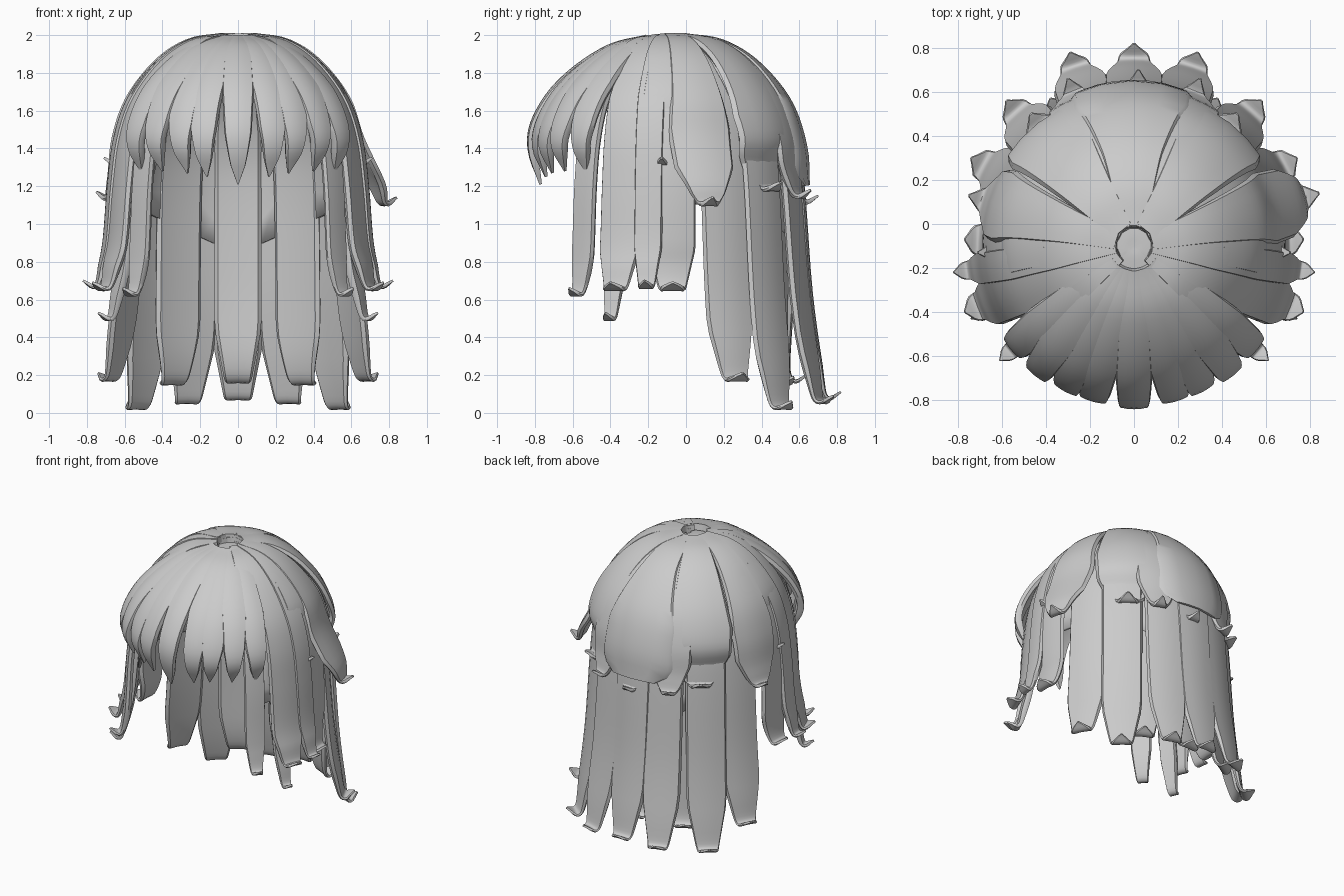
import bpy, bmesh, math
from mathutils import Vector

cube = bpy.data.objects.get("Cube")
if cube:
    bpy.data.objects.remove(cube)

hair = bpy.data.materials.new("hair_grey")
hair.use_nodes = True
COLOUR = (0.6, 0.6, 0.6, 1)
hair.diffuse_color = COLOUR
hair.node_tree.nodes["Principled BSDF"].inputs["Base Color"].default_value = COLOUR

CROWN = Vector((0, -0.1, 0))
# Dome outline as (fraction of reach, height)
DOME = [(0.12, 1.985), (0.38, 1.955), (0.62, 1.85), (0.84, 1.66), (0.95, 1.45), (1.0, 1.2)]
FRINGE = [(0.15, 1.98), (0.42, 1.93), (0.7, 1.8), (0.9, 1.64), (1.0, 1.45)]
# Width along each kind of strand as (fraction of length, fraction of width)
LONG = [(0, 0.3), (0.18, 0.75), (0.35, 1), (0.83, 1), (0.95, 0.6), (0.975, 0.5), (1, 0.04)]
SHORT = [(0, 0.25), (0.3, 0.65), (0.6, 1), (0.78, 0.95), (0.9, 0.55), (1, 0.04)]
BLUNT = [(0, 0.22), (0.3, 0.5), (0.65, 0.95), (0.9, 1), (0.97, 0.85), (1, 0.6)]
LOCK = [(0, 0.4), (0.25, 0.85), (0.5, 1), (0.75, 0.85), (0.9, 0.5), (1, 0.03)]


def lookup(table, t):
    for (a, u), (b, v) in zip(table, table[1:]):
        if t <= b:
            return u + (v - u) * (t - a) / (b - a)
    return table[-1][1]


def smooth_path(pts, steps=5):
    """Catmull-Rom curve through the points."""
    pts = [Vector(p) for p in pts]
    ext = [2 * pts[0] - pts[1]] + pts + [2 * pts[-1] - pts[-2]]
    out = []
    for p, a, b, q in zip(ext, ext[1:], ext[2:], ext[3:]):
        for i in range(steps):
            t = i / steps
            out.append(0.5 * (2 * a + (b - p) * t + (2 * p - 5 * a + 4 * b - q) * t * t
                              + (3 * a - p - 3 * b + q) * t ** 3))
    return out + [pts[-1]]


def finish(bm, name):
    bmesh.ops.recalc_face_normals(bm, faces=bm.faces)
    mesh = bpy.data.meshes.new(name)
    bm.to_mesh(mesh)
    bm.free()
    mesh.materials.append(hair)
    ob = bpy.data.objects.new(name, mesh)
    bpy.context.collection.objects.link(ob)
    bpy.ops.object.select_all(action="DESELECT")
    ob.select_set(True)
    bpy.context.view_layer.objects.active = ob
    bpy.ops.object.shade_smooth_by_angle(angle=math.radians(40))
    return ob


def strand(name, azimuth, profile, width, taper, thick=0.04, round_r=0.6, lean=0.0):
    """Loft a flattened, curved section along a path in a vertical plane."""
    a = math.radians(azimuth)
    out, side, up = Vector((math.cos(a), math.sin(a), 0)), Vector((-math.sin(a), math.cos(a), 0)), Vector((0, 0, 1))
    path = smooth_path([(r, z) for r, z in profile])
    dist = [0]
    for p, q in zip(path, path[1:]):
        dist.append(dist[-1] + (q - p).length)
    section = [(-1, 0), (-0.92, .5), (-0.5, .5), (0, .5), (0.5, .5), (0.92, .5), (1, 0),
               (0.85, -.5), (0, -.5), (-0.85, -.5)]
    bm = bmesh.new()
    rings = []
    for i, p in enumerate(path):
        t = dist[i] / dist[-1]
        d = (path[min(i + 1, len(path) - 1)] - path[max(i - 1, 0)]).normalized()
        normal = out * -d.y + up * d.x
        half = width * lookup(taper, t) / 2
        th = thick * min(1, 0.3 + 6 * (1 - t))
        base = CROWN + out * p.x + up * p.y + side * lean * t * t
        rings.append([bm.verts.new(base + side * s * half
                      + normal * (h * th - (s * half) ** 2 / (2 * round_r))) for s, h in section])
    n = len(section)
    for r0, r1 in zip(rings, rings[1:]):
        for j in range(n):
            bm.faces.new((r0[j], r0[(j + 1) % n], r1[(j + 1) % n], r1[j]))
    bm.faces.new(rings[0])
    bm.faces.new(rings[-1])
    return finish(bm, name)


def reach_at(azimuth):
    """Distance from the crown axis to the side of the dome."""
    s = math.sin(math.radians(azimuth))
    return 0.665 + (0.075 if s > 0 else 0.0) * s * s


def hanging(name, x, y, z, width, inset=0.0, taper=LONG, thick=0.04):
    """Strand that follows the dome, hangs down and flips out at its tip."""
    tip = Vector((x, y, 0)) - CROWN
    az = math.degrees(math.atan2(tip.y, tip.x))
    reach, end = reach_at(az) - inset, tip.length
    prof = [(f * reach, h - inset * 0.5) for f, h in DOME if h > z + 0.15]
    low = end - 0.09
    if z < 1:
        prof.append((reach + (low - reach) * 0.35, z + (1.2 - z) * 0.5))
    prof += [(low - 0.015, z + 0.13), (low + 0.02, z + 0.02), (end, z + 0.05)]
    strand(name, az, prof, width, taper, thick)


# Scalp shell with an open face and a V-shaped lower edge at the back
bm = bmesh.new()
cols, rows = 64, 16
dome = smooth_path([(0.0, 1.985)] + DOME + [(1.02, 0.8)])
grid = []
for i in range(cols):
    az = 360 * i / cols
    a = math.radians(az)
    reach = reach_at(az) - 0.06
    open_face = math.sin(a) < -0.62
    edge = 1.72 if open_face else 0.84 + 0.45 * abs(reach * math.cos(a))
    limit = min(range(len(dome)), key=lambda k: abs(dome[k].y - edge))
    col = []
    for j in range(1, rows + 1):
        k = limit * j / rows
        k0 = min(int(k), len(dome) - 2)
        p = dome[k0].lerp(dome[k0 + 1], k - k0)
        h = edge if j == rows else p.y - 0.03
        col.append(bm.verts.new(CROWN + Vector((math.cos(a) * p.x * reach, math.sin(a) * p.x * reach, h))))
    grid.append(col)
top = bm.verts.new(CROWN + Vector((0, 0, 1.955)))
for c0, c1 in zip(grid, grid[1:] + grid[:1]):
    bm.faces.new((top, c0[0], c1[0]))
    for j in range(rows - 1):
        bm.faces.new((c0[j], c0[j + 1], c1[j + 1], c1[j]))
scalp = finish(bm, "scalp_shell")
solid = scalp.modifiers.new("thickness", "SOLIDIFY")
solid.thickness = 0.02

# Long strands, mirrored: name, tip x, y, z, width, inset
PAIRS = [
    ("front_side_strand", 0.61, -0.62, 0.61, 0.14, 0.0),
    ("temple_strand", 0.77, -0.40, 0.64, 0.23, 0.0),
    ("temple_under_strand", 0.74, -0.43, 0.48, 0.12, 0.04),
    ("ear_strand", 0.82, -0.22, 0.65, 0.15, -0.01),
    ("side_strand", 0.77, -0.07, 0.64, 0.25, 0.0),
    ("rear_side_strand", 0.74, 0.30, 0.16, 0.27, 0.04),
    ("rear_corner_strand", 0.58, 0.56, 0.01, 0.27, 0.03),
    ("back_strand", 0.29, 0.78, 0.04, 0.26, 0.03),
    ("back_under_strand", 0.38, 0.57, 0.14, 0.27, 0.08),
]
for name, x, y, z, w, inset in PAIRS:
    for label, s in (("left", 1), ("right", -1)):
        hanging(f"{label}_{name}", s * x, y, z, w, inset)
hanging("middle_back_strand", 0, 0.82, 0.06, 0.27, 0.03)
hanging("middle_back_under_strand", 0, 0.64, 0.15, 0.25, 0.08)

# Short upper layer
for label, s in (("left", 1), ("right", -1)):
    hanging(f"{label}_upper_rear_strand", s * 0.47, 0.50, 1.17, 0.44, -0.015, SHORT)
    hanging(f"{label}_upper_rear_tip", s * 0.30, 0.66, 1.13, 0.30, 0.0, SHORT)
    hanging(f"{label}_upper_temple_strand", s * 0.71, -0.13, 1.3, 0.22, -0.01, SHORT)
hanging("left_upper_side_strand", 0.84, 0.14, 1.09, 0.34, -0.015, SHORT)
hanging("right_upper_side_strand", -0.75, 0.13, 1.12, 0.34, -0.015, SHORT)
strand("upper_back_strand", 91, [(f * 0.75, h + 0.005) for f, h in DOME], 0.56, BLUNT, 0.04)
hanging("upper_back_tip", 0.02, 0.70, 1.1, 0.3, 0.0, SHORT)

# Fringe locks: azimuth, reach, tip height, width, lean
LOCKS = [(-74, 0.71, 1.25, 0.17, -0.02), (-62, 0.71, 1.27, 0.17, -0.05),
         (-51, 0.72, 1.28, 0.17, -0.03), (-40, 0.71, 1.27, 0.17, 0.0)]


def lock(name, az, reach, z, w, lean):
    prof = [(f * reach, h) for f, h in FRINGE] + [(0.93 * reach, z)]
    strand(name, az, prof, w, LOCK, 0.045, 0.25, lean)


lock("middle_fringe_lock", -90, 0.72, 1.21, 0.17, 0)
for i, (az, reach, z, w, lean) in enumerate(LOCKS, 1):
    lock(f"left_fringe_lock_{i}", az, reach, z, w, lean)
    lock(f"right_fringe_lock_{i}", -180 - az, reach, z, w, -lean)
